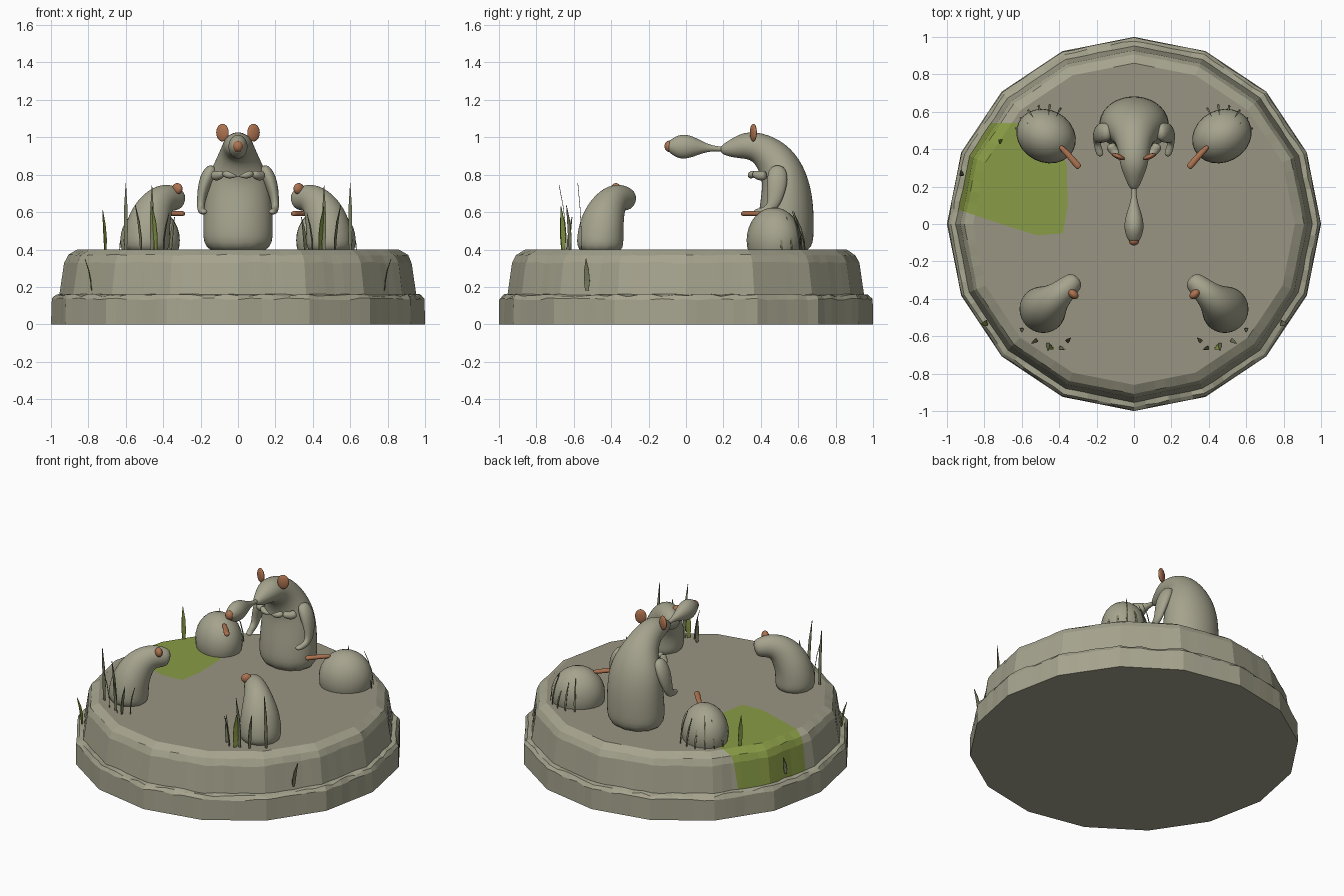
import bpy, bmesh, math, random
from mathutils import Vector, Matrix

random.seed(4)
if "Cube" in bpy.data.objects:
    bpy.data.objects.remove(bpy.data.objects["Cube"], do_unlink=True)


def material(name, rgb):
    m = bpy.data.materials.new(name)
    m.use_nodes = True
    m.diffuse_color = (*rgb, 1)
    m.node_tree.nodes["Principled BSDF"].inputs["Base Color"].default_value = (*rgb, 1)
    return m


STONE = material("pale stone", (0.38, 0.37, 0.27))
FLOOR = material("worn floor", (0.32, 0.30, 0.225))
MOSS = material("moss green", (0.25, 0.33, 0.06))
COPPER = material("copper pink", (0.42, 0.17, 0.08))
GRASS = material("dry grass", (0.20, 0.21, 0.12))


def finish(name, bm, mats, smooth=False):
    bmesh.ops.recalc_face_normals(bm, faces=bm.faces)
    me = bpy.data.meshes.new(name)
    bm.to_mesh(me)
    bm.free()
    for m in mats:
        me.materials.append(m)
    for p in me.polygons:
        p.use_smooth = smooth
    ob = bpy.data.objects.new(name, me)
    bpy.context.collection.objects.link(ob)
    return ob


def loft(name, stations, mat=STONE, place=Matrix(), sides=12):
    """Smooth tube; each station is x, y, z, half width, half depth."""
    bm = bmesh.new()
    pts = [Vector(s[:3]) for s in stations]
    rings = []
    for i, s in enumerate(stations):
        t = (pts[min(i + 1, len(pts) - 1)] - pts[max(i - 1, 0)]).normalized()
        side = Vector((1, 0, 0))
        side = (side - t * side.dot(t)).normalized()
        up = t.cross(side)
        ring = []
        for k in range(sides):
            a = math.tau * k / sides
            p = pts[i] + 1.03 * (side * s[3] * math.cos(a) + up * s[4] * math.sin(a))
            ring.append(bm.verts.new(place @ p))
        rings.append(ring)
    for a, b in zip(rings, rings[1:]):
        for k in range(sides):
            n = (k + 1) % sides
            bm.faces.new((a[k], a[n], b[n], b[k]))
    bm.faces.new(rings[0])
    bm.faces.new(rings[-1])
    ob = finish(name, bm, [mat], True)
    ob.modifiers.new("rounding", "SUBSURF").levels = 2
    ob.modifiers["rounding"].render_levels = 2
    return ob


def ball(name, centre, size, mat=STONE, turn=0):
    bm = bmesh.new()
    m = Matrix.Translation(centre) @ Matrix.Rotation(turn, 4, "Z") @ Matrix.Diagonal((*size, 1))
    bmesh.ops.create_uvsphere(bm, u_segments=24, v_segments=16, radius=1, matrix=m)
    return finish(name, bm, [mat], True)


def blade(name, root, height, lean, width=0.012, mat=GRASS):
    """Curved, tapering blade of grass."""
    bm = bmesh.new()
    root, lean = Vector(root), Vector((*lean, 0))
    across = Vector((lean.y, -lean.x, 0)).normalized() * width
    rows = []
    for t, w in ((0, 0.6), (0.3, 1), (0.65, 0.8), (1, 0.08)):
        c = root + lean * t * t + Vector((0, 0, height * t))
        rows.append([bm.verts.new(c - across * w), bm.verts.new(c + across * w)])
    for a, b in zip(rows, rows[1:]):
        bm.faces.new((a[0], a[1], b[1], b[0]))
    ob = finish(name, bm, [mat])
    ob.modifiers.new("thickness", "SOLIDIFY").thickness = 0.003
    return ob


# Stepped sixteen-sided plinth with a chipped ledge
def plinth():
    bm = bmesh.new()
    corners = [Vector((math.cos(math.tau * k / 16), math.sin(math.tau * k / 16), 0)) for k in range(16)]
    profile = [(1, 0, 0), (1, 0.135, 0.006), (0.985, 0.155, 0.008), (0.955, 0.16, 0.004),
               (0.93, 0.33, 0.004), (0.91, 0.37, 0.004), (0.86, 0.4, 0)]
    rings = []
    for r, z, rough in profile:
        ring = []
        for k in range(16):
            for j in range(6):
                p = corners[k].lerp(corners[(k + 1) % 16], j / 6) * r
                p *= 1 - random.random() * rough
                p.z = z + random.uniform(-rough, rough)
                ring.append(bm.verts.new(p))
        rings.append(ring)
    for a, b in zip(rings, rings[1:]):
        for k in range(len(a)):
            n = (k + 1) % len(a)
            bm.faces.new((a[k], a[n], b[n], b[k]))
    bm.faces.new(rings[0])
    bm.faces.new(rings[-1])
    # Cut the mossy patch outline into the surface
    outline = [(-1.1, 0.13), (-0.68, -0.01), (-0.52, -0.06), (-0.38, -0.05),
               (-0.355, 0.1), (-0.36, 0.33), (-0.62, 0.54), (-1.1, 0.54)]
    planes = []
    for p, q in zip(outline, outline[1:]):
        normal = Vector((q[1] - p[1], p[0] - q[0], 0)).normalized()
        planes.append((Vector((*p, 0)), normal))
        bmesh.ops.bisect_plane(bm, geom=bm.verts[:] + bm.edges[:] + bm.faces[:],
                               plane_co=planes[-1][0], plane_no=normal)
    for f in bm.faces:
        c = f.calc_center_median()
        if c.z > 0.165 and all((c - p).dot(n) < 0 for p, n in planes):
            f.material_index = 2
        elif c.z > 0.398:
            f.material_index = 1
    finish("plinth", bm, [STONE, FLOOR, MOSS])


plinth()

# Large seated rat
loft("rat_body", [(0, 0.53, 0.37, 0.185, 0.15), (0, 0.53, 0.5, 0.19, 0.155),
                  (0, 0.54, 0.65, 0.185, 0.145), (0, 0.53, 0.78, 0.17, 0.125),
                  (0, 0.48, 0.88, 0.115, 0.11), (0, 0.40, 0.945, 0.085, 0.085),
                  (0, 0.32, 0.96, 0.078, 0.075), (0, 0.25, 0.94, 0.05, 0.052),
                  (0, 0.18, 0.93, 0.02, 0.02)])
# Bulb horn held at the snout
loft("horn", [(0, 0.22, 0.935, 0.014, 0.014), (0, 0.15, 0.94, 0.012, 0.012),
              (0, 0.09, 0.945, 0.028, 0.03), (0, 0.03, 0.95, 0.05, 0.06),
              (0, -0.03, 0.95, 0.054, 0.07), (0, -0.08, 0.95, 0.036, 0.04),
              (0, -0.10, 0.95, 0.022, 0.022)])
ball("horn_tip", (0, -0.09, 0.952), (0.027, 0.025, 0.03), COPPER)
loft("chin_paws", [(-0.08, 0.37, 0.81, 0.02, 0.018), (-0.045, 0.34, 0.795, 0.02, 0.022),
                   (0, 0.345, 0.79, 0.02, 0.02), (0.045, 0.34, 0.795, 0.02, 0.022),
                   (0.08, 0.37, 0.81, 0.02, 0.018)])

for s, label in ((1, "left"), (-1, "right")):
    ball("rat_ear_" + label, (s * 0.083, 0.36, 1.025), (0.036, 0.014, 0.047), COPPER, s * 0.4)
    loft("rat_arm_" + label, [(s * 0.13, 0.49, 0.85, 0.03, 0.04), (s * 0.17, 0.49, 0.78, 0.04, 0.06),
                              (s * 0.195, 0.48, 0.69, 0.025, 0.045), (s * 0.2, 0.46, 0.62, 0.02, 0.03),
                              (s * 0.195, 0.41, 0.605, 0.018, 0.018), (s * 0.175, 0.36, 0.6, 0.022, 0.014)])
    loft("rat_forearm_" + label, [(s * 0.13, 0.43, 0.80, 0.03, 0.03), (s * 0.11, 0.39, 0.79, 0.025, 0.025),
                                  (s * 0.08, 0.36, 0.81, 0.02, 0.02)])

    # Front mouse leaning toward the middle
    turn = Matrix.Translation((s * 0.49, -0.46, 0)) @ Matrix.Rotation(s * math.radians(-132), 4, "Z")
    loft("front_mouse_" + label, [(0, 0, 0.37, 0.125, 0.125), (0, 0, 0.46, 0.13, 0.125),
                                  (0, -0.02, 0.56, 0.12, 0.115), (0, -0.075, 0.64, 0.09, 0.10),
                                  (0, -0.14, 0.68, 0.068, 0.078), (0, -0.21, 0.672, 0.058, 0.066),
                                  (0, -0.255, 0.66, 0.042, 0.045)], place=turn)
    ball("front_mouse_ear_" + label, (s * 0.325, -0.375, 0.725), (0.032, 0.022, 0.03), COPPER, s * 0.7)

    # Crouching rear mouse with a stiff tail
    ball("rear_mouse_" + label, (s * 0.47, 0.47, 0.45), (0.165, 0.14, 0.175), STONE, s * 0.5)
    loft("rear_tail_" + label, [(s * 0.40, 0.42, 0.59, 0.014, 0.013), (s * 0.35, 0.37, 0.592, 0.016, 0.013),
                                (s * 0.30, 0.31, 0.592, 0.018, 0.015), (s * 0.29, 0.30, 0.592, 0.015, 0.012)],
         COPPER)

    # Grass tufts behind the front mice
    for i, (x, y, h, lx, ly) in enumerate(((0.60, -0.56, 0.36, 0.0, -0.02), (0.46, -0.64, 0.35, 0.0, -0.04),
                                           (0.40, -0.66, 0.2, -0.03, -0.01), (0.52, -0.62, 0.24, 0.03, -0.02),
                                           (0.36, -0.63, 0.18, -0.02, 0.02))):
        blade(f"front_grass_{label}_{i}", (s * x, y, 0.395), h, (s * lx, ly), 0.011)
    blade("green_grass_" + label, (s * 0.44, -0.655, 0.4), 0.23, (s * 0.02, -0.015), 0.017, MOSS)
    # Grass around the rear mice
    for i in range(6):
        a = 0.25 + i * 0.36
        blade(f"rear_grass_{label}_{i}", (s * (0.47 + 0.17 * math.cos(a)), 0.47 + 0.17 * math.sin(a), 0.395),
              0.15 + 0.03 * (i % 3), (s * -0.05 * math.cos(a), -0.05 * math.sin(a)), 0.006)
    # Leaf growing on the plinth wall
    blade("wall_leaf_" + label, (s * 0.785, -0.53, 0.18), 0.17, (s * 0.035, -0.005), 0.016,
          MOSS if s < 0 else GRASS)

blade("moss_grass", (-0.71, 0.44, 0.39), 0.22, (-0.015, 0.01), 0.014, MOSS)
blade("moss_wall_leaf", (-0.92, 0.26, 0.2), 0.12, (-0.005, 0.03), 0.012, GRASS)
